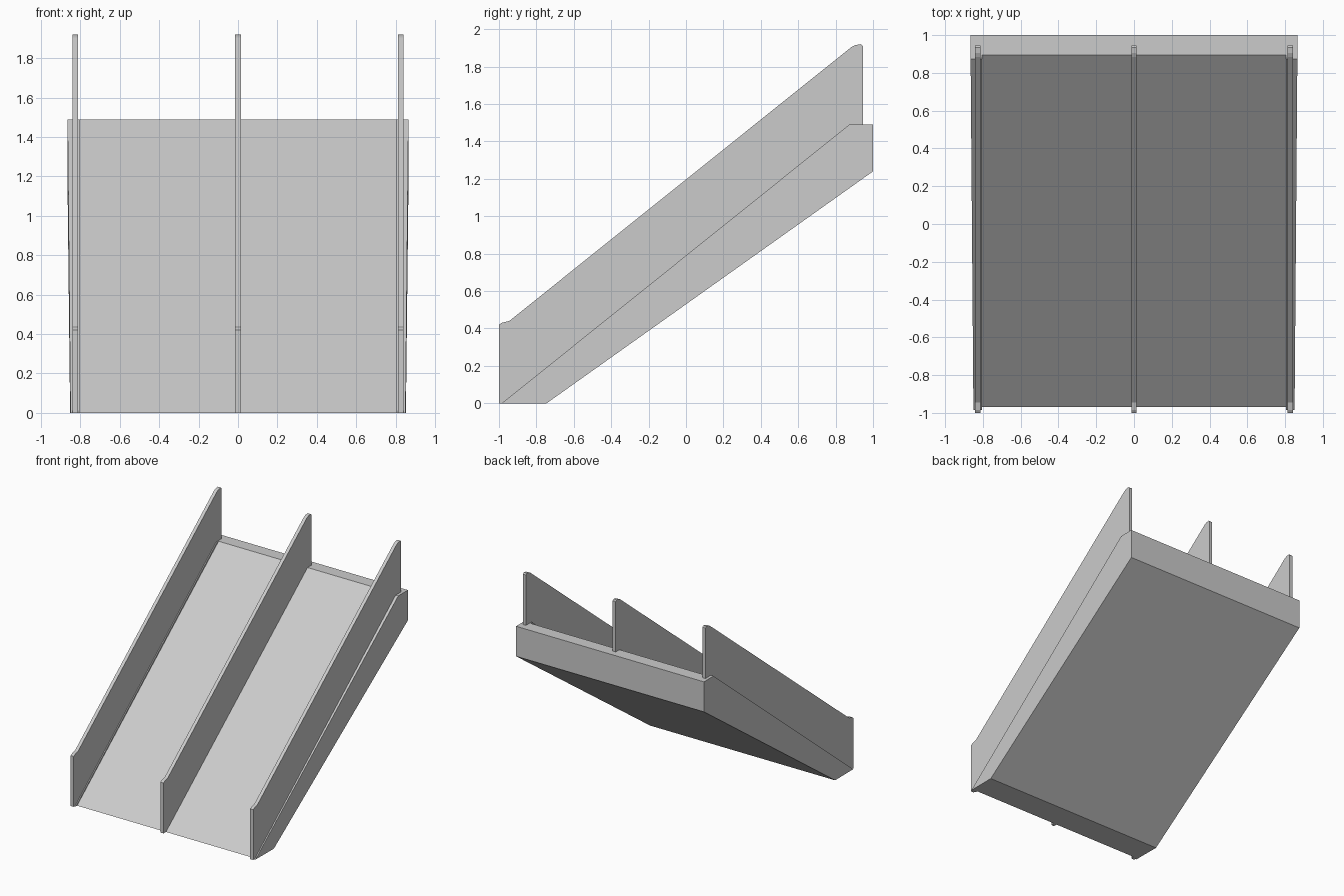
import bpy
import bmesh

if "Cube" in bpy.data.objects:
    bpy.data.objects.remove(bpy.data.objects["Cube"], do_unlink=True)

grey = bpy.data.materials.new("plain grey")
grey.use_nodes = True
colour = (0.6, 0.6, 0.6, 1)
grey.diffuse_color = colour
grey.node_tree.nodes["Principled BSDF"].inputs["Base Color"].default_value = colour


def loft(name, sections):
    """Skin equal-length (y, z) profiles; each section is (x function, profile)."""
    bm = bmesh.new()
    rings = [[bm.verts.new((x_at(y), y, z)) for y, z in profile]
             for x_at, profile in sections]
    n = len(rings[0])
    for a, b in zip(rings, rings[1:]):
        for i in range(n):
            j = (i + 1) % n
            if (a[i].co - b[i].co).length + (a[j].co - b[j].co).length > 1e-5:
                bm.faces.new((a[i], a[j], b[j], b[i]))
    bm.faces.new(rings[0])
    bm.faces.new(rings[-1])
    bmesh.ops.remove_doubles(bm, verts=bm.verts, dist=1e-5)
    bmesh.ops.recalc_face_normals(bm, faces=bm.faces)
    mesh = bpy.data.meshes.new(name)
    bm.to_mesh(mesh)
    bm.free()
    mesh.materials.append(grey)
    obj = bpy.data.objects.new(name, mesh)
    bpy.context.collection.objects.link(obj)
    return obj


def flat(x):
    return lambda y: x


def flared(side):
    return lambda y: side * (0.858 + 0.008 * y)


# Sloping slab: sunken floor between slightly raised edges that flare at the top
under = [(1, 1.49), (1, 1.24), (-0.745, 0)]
floor = [(-0.968, 0), (0.895, 1.49)] + under
edge = [(-0.985, 0), (0.873, 1.49)] + under
loft("sloping_slab", [
    (flared(-1), edge), (flat(-0.805), edge), (flat(-0.805), floor),
    (flat(0.805), floor), (flat(0.805), edge), (flared(1), edge)])

# Three upright walls with softened ends along the slope
wall = [(-1, 0), (-1, 0.42), (-0.985, 0.43), (-0.945, 0.44), (0.885, 1.905),
        (0.905, 1.915), (0.935, 1.92), (0.945, 1.91), (0.945, 1.42), (-0.94, 0)]
for name, x in (("right_wall", -0.827), ("middle_wall", 0), ("left_wall", 0.827)):
    loft(name, [(flat(x - 0.014), wall), (flat(x + 0.014), wall)])
